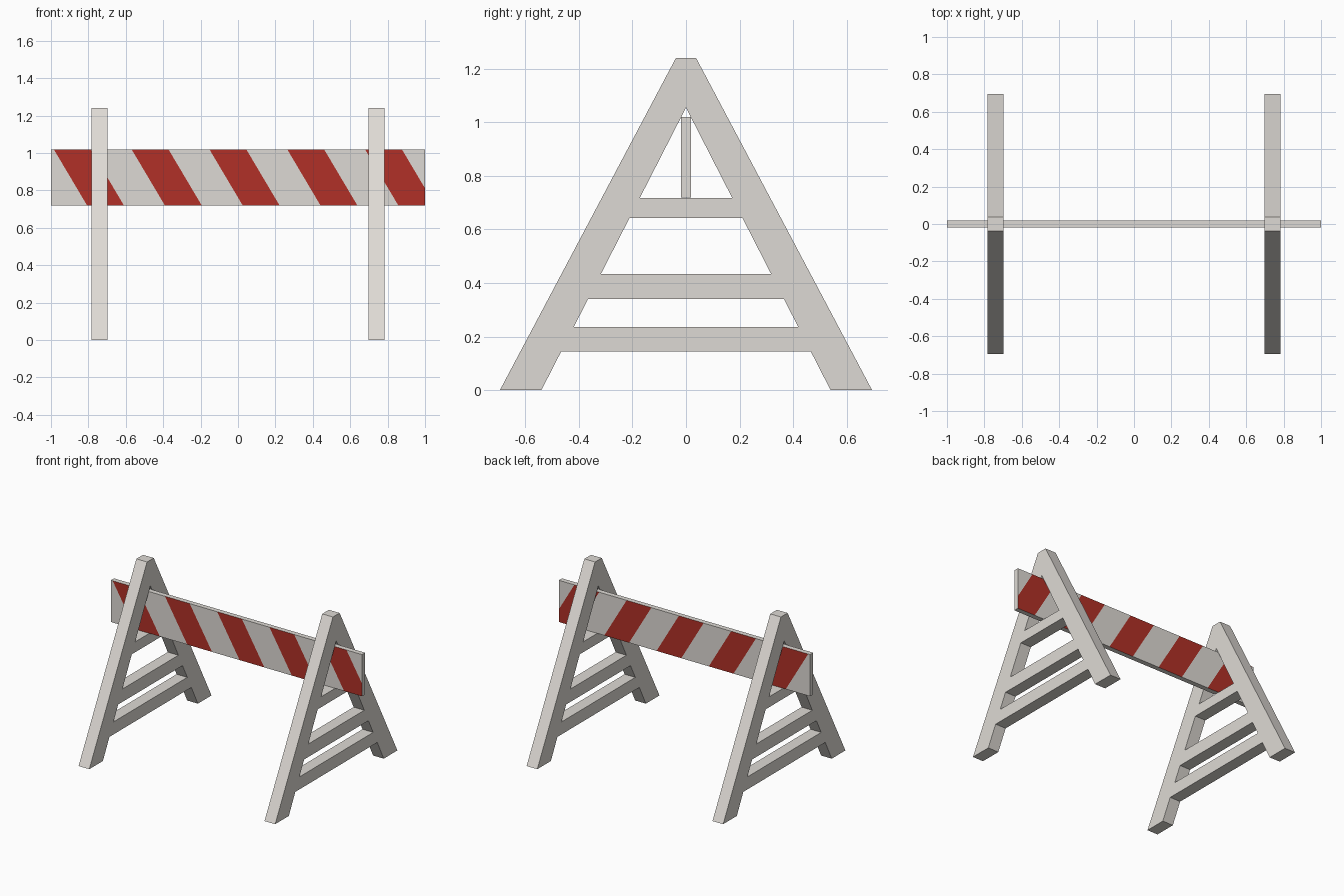
import bpy, bmesh, math
from mathutils import Matrix

if "Cube" in bpy.data.objects:
    bpy.data.objects.remove(bpy.data.objects["Cube"])


def make_material(name, rgb):
    m = bpy.data.materials.new(name)
    m.diffuse_color = (*rgb, 1)
    m.use_nodes = True
    m.node_tree.nodes["Principled BSDF"].inputs["Base Color"].default_value = m.diffuse_color
    return m


white = make_material("off white paint", (0.73, 0.70, 0.66))
red = make_material("warning red", (0.44, 0.03, 0.02))


# Inner edge of the A-frame legs: half width at height z
def inner(z):
    return 0.54 * (1 - z / 1.055)


def opening(z0, z1):
    a, b = inner(z0), inner(z1)
    return [(-a, z0), (a, z0), (b, z1), (-b, z1)]


# A-frame outline followed by its openings between the rails
notch = inner(0.145)
loops = [
    [(-0.695, 0), (-0.54, 0), (-notch, 0.145), (notch, 0.145),
     (0.54, 0), (0.695, 0), (0.038, 1.24), (-0.038, 1.24)],
    opening(0.235, 0.34),
    opening(0.433, 0.642),
    [(-inner(0.717), 0.717), (inner(0.717), 0.717), (0, 1.055)],
]


def a_frame(name, x):
    curve = bpy.data.curves.new(name + "_profile", 'CURVE')
    curve.dimensions = '2D'
    curve.fill_mode = 'BOTH'
    curve.extrude = 0.0425
    for pts in loops:
        s = curve.splines.new('POLY')
        s.points.add(len(pts) - 1)
        for p, (y, z) in zip(s.points, pts):
            p.co = (y, z, 0, 1)
        s.use_cyclic_u = True
    tmp = bpy.data.objects.new(name + "_tmp", curve)
    bpy.context.collection.objects.link(tmp)
    bpy.context.view_layer.update()
    dg = bpy.context.evaluated_depsgraph_get()
    mesh = bpy.data.meshes.new_from_object(tmp.evaluated_get(dg))
    bpy.data.objects.remove(tmp)

    # Stand the profile up in the y-z plane and weld the caps
    bm = bmesh.new()
    bm.from_mesh(mesh)
    bmesh.ops.remove_doubles(bm, verts=bm.verts, dist=1e-4)
    turn = Matrix(((0, 0, 1, x), (1, 0, 0, 0), (0, 1, 0, 0), (0, 0, 0, 1)))
    bmesh.ops.transform(bm, matrix=turn, verts=bm.verts)
    bmesh.ops.recalc_face_normals(bm, faces=bm.faces)
    for f in bm.faces:
        f.smooth = False
        f.material_index = 0
    bm.to_mesh(mesh)
    bm.free()
    mesh.materials.clear()
    mesh.materials.append(white)
    mesh.name = name
    bpy.context.collection.objects.link(bpy.data.objects.new(name, mesh))


a_frame("left_frame", -0.74)
a_frame("right_frame", 0.74)

# Striped crossboard resting on the upper rails
Z0, Z1, SLANT = 0.72, 1.02, 0.178
FIRST, PITCH, WIDTH = -0.985, 0.416, 0.197
bm = bmesh.new()
bmesh.ops.create_cube(bm, size=1, matrix=Matrix.Translation((0, 0, (Z0 + Z1) / 2))
                      @ Matrix.Diagonal((2, 0.036, Z1 - Z0, 1)))

# Slanted cuts along both edges of every stripe
for i in range(5):
    for edge in (0, WIDTH):
        bmesh.ops.bisect_plane(
            bm, geom=bm.verts[:] + bm.edges[:] + bm.faces[:], dist=1e-5,
            plane_co=(FIRST + i * PITCH + edge, 0, Z1),
            plane_no=(Z1 - Z0, 0, SLANT))
bmesh.ops.recalc_face_normals(bm, faces=bm.faces)
bm.normal_update()

# Red on alternate bands of the front and back faces only
for f in bm.faces:
    c = f.calc_center_median()
    top_x = c.x - SLANT * (Z1 - c.z) / (Z1 - Z0)
    in_stripe = (top_x - FIRST) % PITCH < WIDTH
    f.material_index = int(abs(f.normal.y) > 0.5 and in_stripe)

mesh = bpy.data.meshes.new("striped_board")
bm.to_mesh(mesh)
bm.free()
mesh.materials.append(white)
mesh.materials.append(red)
bpy.context.collection.objects.link(bpy.data.objects.new("striped_board", mesh))
